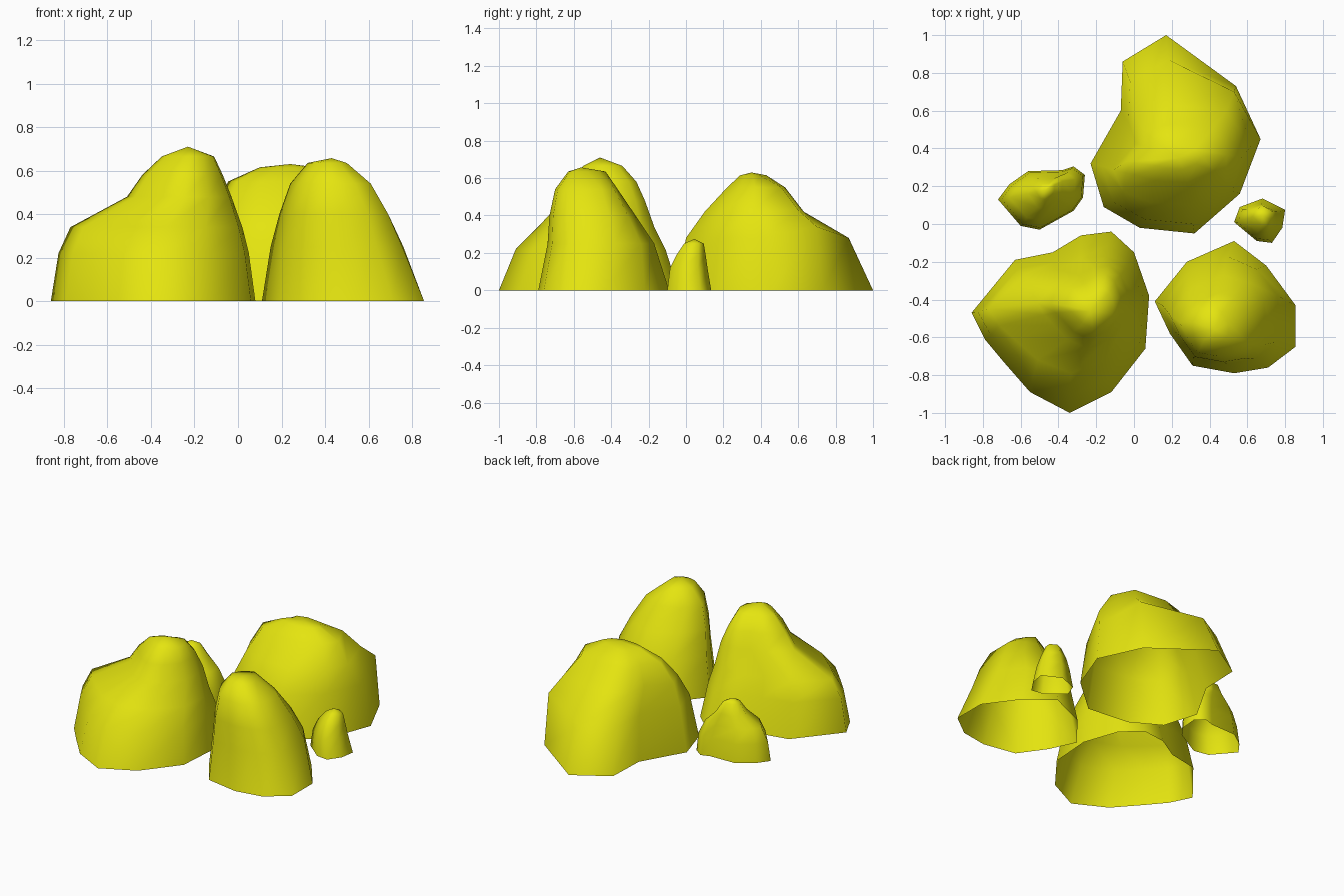
import bpy

yellow = bpy.data.materials.new("yellow_rock")
yellow.diffuse_color = (0.78, 0.78, 0.005, 1)


def boulder(name, outline, levels, peak, nudges=None):
    """Stack of rings: the ground outline is refitted to each level's
    (z, xmin, xmax, ymin, ymax) box, then closed at the peak. Open underneath.
    nudges moves single corners: {(ring, corner): position}."""
    xs, ys = [p[0] for p in outline], [p[1] for p in outline]
    x0, x1, y0, y1 = min(xs), max(xs), min(ys), max(ys)
    n = len(outline)
    verts = [(x, y, 0) for x, y in outline]
    for z, a, b, c, d in levels:
        for x, y in outline:
            verts.append((a + (x - x0) / (x1 - x0) * (b - a),
                          c + (y - y0) / (y1 - y0) * (d - c), z))
    for (ring, corner), pos in (nudges or {}).items():
        verts[ring * n + corner] = pos
    verts.append(peak)
    faces = []
    for r in range(len(levels)):
        for i in range(n):
            j = (i + 1) % n
            faces.append((r * n + i, r * n + j, (r + 1) * n + j, (r + 1) * n + i))
    top = len(levels) * n
    faces += [(top + i, top + (i + 1) % n, len(verts) - 1) for i in range(n)]
    # outlines may be listed clockwise: keep normals outward
    area = sum(outline[i][0] * outline[(i + 1) % n][1]
               - outline[(i + 1) % n][0] * outline[i][1] for i in range(n))
    if area < 0:
        faces = [f[::-1] for f in faces]
    mesh = bpy.data.meshes.new(name)
    mesh.from_pydata(verts, [], faces)
    mesh.materials.append(yellow)
    mesh.shade_smooth()
    bpy.context.collection.objects.link(bpy.data.objects.new(name, mesh))


# Front left boulder with a low shoulder on its left
boulder("front_left_boulder",
        [(-.86, -.47), (-.63, -.19), (-.43, -.15), (-.28, -.06), (-.12, -.04),
         (0, -.15), (.08, -.38), (.06, -.66), (-.12, -.89), (-.34, -1),
         (-.55, -.89), (-.69, -.73), (-.79, -.61)],
        [(.22, -.825, .05, -.91, -.11), (.34, -.77, .02, -.79, -.17),
         (.48, -.51, -.03, -.66, -.22), (.58, -.44, -.07, -.61, -.265),
         (.665, -.35, -.11, -.55, -.34)],
        (-.23, -.46, .71))

# Front right boulder, steep at the front
boulder("front_right_boulder",
        [(.11, -.41), (.28, -.20), (.53, -.09), (.70, -.22), (.855, -.43),
         (.855, -.65), (.71, -.76), (.53, -.79), (.31, -.75), (.19, -.58)],
        [(.25, .15, .755, -.74, -.17), (.4, .19, .69, -.73, -.27),
         (.54, .24, .61, -.70, -.365), (.635, .32, .50, -.63, -.43)],
        (.43, -.56, .657),
        {(1, 3): (.65, -.24, .25), (1, 4): (.76, -.38, .25),
         (2, 3): (.61, -.31, .4), (2, 4): (.69, -.41, .4),
         (3, 3): (.54, -.385, .54), (3, 4): (.61, -.45, .54)})

# Large back boulder with a ridge running to its back right corner
boulder("back_boulder",
        [(-.23, .32), (-.07, .60), (-.06, .86), (.17, 1), (.54, .73),
         (.67, .45), (.56, .16), (.32, -.05), (.03, -.02), (-.16, .09)],
        [(.28, -.17, .62, .0, .87), (.42, -.11, .57, .10, .63),
         (.55, -.045, .49, .22, .53), (.615, .10, .36, .29, .43)],
        (.24, .35, .63),
        {(1, 4): (.53, .70, .34), (2, 4): (.49, .60, .43),
         (3, 4): (.42, .51, .55)})

# Small stone on the left
boulder("small_left_stone",
        [(-.72, .13), (-.66, .21), (-.56, .28), (-.38, .285), (-.32, .305),
         (-.26, .26), (-.27, .14), (-.32, .07), (-.50, -.03), (-.60, -.01)],
        [(.12, -.70, -.27, -.02, .295), (.21, -.66, -.31, .02, .27),
         (.28, -.56, -.38, .08, .25), (.35, -.52, -.42, .13, .22)],
        (-.47, .18, .375))

# Small stone on the right
boulder("small_right_stone",
        [(.53, .01), (.56, .09), (.68, .135), (.80, .075), (.785, -.02),
         (.73, -.10), (.65, -.09)],
        [(.12, .55, .77, -.085, .115), (.19, .58, .75, -.05, .105),
         (.25, .63, .73, -.01, .095)],
        (.68, .045, .275))
